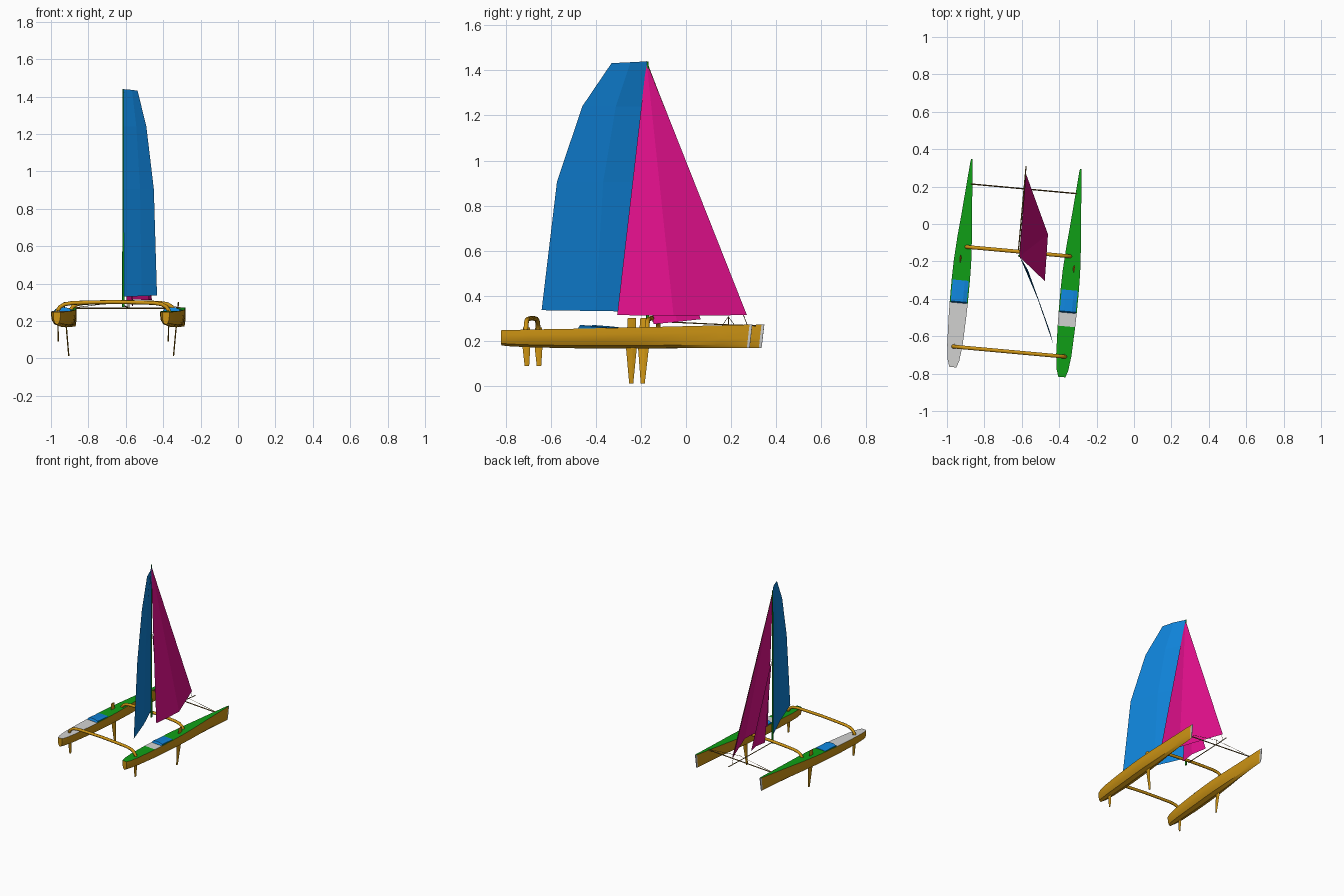
import bpy, bmesh, math
from mathutils import Matrix, Vector

if "Cube" in bpy.data.objects:
    bpy.data.objects.remove(bpy.data.objects["Cube"])

# The boat sits off-centre and turned slightly; local u = starboard, v = forward, v = 0 at the bows
PLACE = Matrix.Translation((-0.576, 0.3205, 0)) @ Matrix.Rotation(math.radians(-5.2), 4, 'Z')


def material(name, rgb):
    m = bpy.data.materials.new(name)
    m.diffuse_color = (*rgb, 1)
    m.use_nodes = True
    m.node_tree.nodes["Principled BSDF"].inputs["Base Color"].default_value = m.diffuse_color
    return m


ORANGE = material("hull_orange", (0.62, 0.30, 0.007))
GREEN = material("deck_green", (0.005, 0.35, 0.008))
GREY = material("pale_grey", (0.65, 0.65, 0.64))
BLUE = material("sail_blue", (0.005, 0.23, 0.70))
PINK = material("sail_magenta", (0.75, 0.005, 0.26))
BROWN = material("rigging_brown", (0.20, 0.11, 0.02))


def finish(bm, name, mats, place=True, smooth=0):
    if place:
        bm.transform(PLACE)
    mesh = bpy.data.meshes.new(name)
    bm.to_mesh(mesh)
    bm.free()
    for m in mats:
        mesh.materials.append(m)
    ob = bpy.data.objects.new(name, mesh)
    bpy.context.collection.objects.link(ob)
    if smooth:
        bpy.context.view_layer.objects.active = ob
        ob.select_set(True)
        bpy.ops.object.shade_smooth_by_angle(angle=math.radians(smooth))
        ob.select_set(False)
    return ob


def loft(bm, rings, caps=True):
    """Skin closed rings of equal size; returns the wall faces by section."""
    vs = [[bm.verts.new(p) for p in r] for r in rings]
    n = len(rings[0])
    walls = []
    for a, b in zip(vs, vs[1:]):
        walls.append([bm.faces.new((a[i], a[(i + 1) % n], b[(i + 1) % n], b[i])) for i in range(n)])
    ends = [bm.faces.new(vs[0]), bm.faces.new(vs[-1])] if caps else []
    bmesh.ops.recalc_face_normals(bm, faces=bm.faces)
    return walls, ends


def tube(name, pts, r, mat, sides=8, r_end=None, place=True):
    pts = [Vector(p) for p in pts]
    rings = []
    for i, p in enumerate(pts):
        t = (pts[min(i + 1, len(pts) - 1)] - pts[max(i - 1, 0)]).normalized()
        ref = Vector((0, 1, 0)) if abs(t.y) < 0.9 else Vector((0, 0, 1))
        a = t.cross(ref).normalized()
        b = t.cross(a)
        k = i / (len(pts) - 1)
        rad = r + ((r if r_end is None else r_end) - r) * k
        rings.append([p + rad * (math.cos(w) * a + math.sin(w) * b)
                      for w in (2 * math.pi * j / sides for j in range(sides))])
    bm = bmesh.new()
    loft(bm, rings)
    return finish(bm, name, [mat], place, 50)


def foil(name, sections, mat, thick=0.007):
    """Thin tapered blade; sections are (u, v, z, chord)."""
    rings = [[(u, v + c / 2, z), (u + thick / 2, v + c / 8, z), (u, v - c / 2, z), (u - thick / 2, v + c / 8, z)]
             for u, v, z, c in sections]
    bm = bmesh.new()
    loft(bm, rings)
    return finish(bm, name, [mat])


def sheet(name, rows, mat):
    """Sail from rows of points, in world coordinates."""
    bm = bmesh.new()
    vs = [[bm.verts.new(p) for p in row] for row in rows]
    for a, b in zip(vs, vs[1:]):
        for i in range(len(a) - 1):
            bm.faces.new((a[i], a[i + 1], b[i + 1], b[i]))
    bmesh.ops.remove_doubles(bm, verts=bm.verts, dist=1e-5)
    return finish(bm, name, [mat], False)


# Hull stations: v, half width, deck height, keel height
STATIONS = [(0, .003, .273, .170), (-.012, .006, .273, .170), (-.14, .016, .270, .170), (-.30, .0285, .266, .169),
            (-.42, .039, .263, .168), (-.55, .047, .260, .168), (-.65, .049, .258, .168), (-.77, .0485, .255, .168),
            (-.845, .047, .254, .169), (-1.0, .041, .251, .173), (-1.08, .031, .249, .177), (-1.117, .019, .248, .181)]
# Half section from deck edge to keel: width share, depth share
SECTION = [(1, 0), (1.0, .3), (.92, .58), (.62, .86)]


def deck_height(v):
    for a, b in zip(STATIONS, STATIONS[1:]):
        if b[0] <= v <= a[0]:
            return a[2] + (b[2] - a[2]) * (a[0] - v) / (a[0] - b[0])


for s, side in ((-1, "left"), (1, "right")):
    # Hull with coloured deck and pale bow cap
    c = s * 0.2925
    rings = []
    for v, w, top, keel in STATIONS:
        half = [(w * k, top + (keel - top) * d) for k, d in SECTION]
        prof = half + [(0, keel)] + [(-x, z) for x, z in reversed(half)]
        rings.append([(c + x, v - (0.012 * (top - z) / (top - keel) if v > -.1 else 0), z) for x, z in prof])
    bm = bmesh.new()
    walls, ends = loft(bm, rings)
    for i, wall in enumerate(walls):
        v = STATIONS[i][0]
        pale = v <= -.77 if s < 0 else v == -.77
        wall[-1].material_index = 2 if pale else 1      # deck strip
        if i == 0:
            for f in wall[:-1]:
                f.material_index = 2
    ends[0].material_index = 2
    finish(bm, side + "_hull", [ORANGE, GREEN, GREY], True, 25)

    # Crowned blue hatch rising towards the stern
    rings = []
    for v, h in ((-.65, .004), (-.70, .011), (-.765, .018), (-.772, .003)):
        z = deck_height(v)
        rings.append([(c + x * .043, v, z + y * h) for x, y in ((-1, -.2), (-1, .45), (-.5, .9), (.5, .9), (1, .45), (1, -.2))])
    bm = bmesh.new()
    loft(bm, rings)
    finish(bm, side + "_hatch", [BLUE])

    # Daggerboard leaning outward at the top, and rudder
    foil(side + "_daggerboard", [(s * .307, -.535, .303, .036), (s * .295, -.538, .17, .048), (s * .281, -.54, .012, .018)], ORANGE)
    foil(side + "_rudder", [(s * .297, -1.005, .26, .032), (s * .297, -1.005, .17, .034), (s * .295, -1.003, .09, .02)], ORANGE)

    # Stays from bow beam ends to the striker tip
    tube(side + "_bow_stay", [(s * .285, -.133, .272), (0, -.133, .308)], .0015, BROWN, 4)

# Arched crossbeams
ARCH = [(1.0, .235), (.985, .257), (.94, .276), (.86, .290), (.72, .297), (.4, .300), (0, .302)]
for name, v, half in (("front_crossbeam", -.47, .283), ("aft_crossbeam", -1.007, .303)):
    path = [(-k * half, v, z) for k, z in ARCH] + [(k * half, v, z) for k, z in ARCH[-2::-1]]
    tube(name, path, .0105, ORANGE, 10)

# Bow beam, striker post and bowsprit
tube("bow_beam", [(-.285, -.133, .268), (.285, -.133, .268)], .004, BROWN, 6)
tube("striker_post", [(0, -.133, .268), (0, -.133, .31)], .002, BROWN, 4)
tube("bowsprit", [(0, -.47, .288), (0, -.133, .272), (0, -.01, .268)], .003, BROWN, 6)

# Mast
MX, MY = -.613, -.17
tube("mast", [(MX, MY, .275), (MX, MY, 1.44)], .0065, GREEN, 8, .004, False)

# Mainsail: leech points, with a slightly cambered middle column
rows = []
for x, y, z, zl in ((-.433, -.64, .337, .33), (-.45, -.572, .905, .905), (-.49, -.46, 1.24, 1.24), (-.537, -.33, 1.432, 1.44)):
    rows.append([(MX, MY, zl), ((MX + x) / 2 + .008, (MY + y) / 2 + .004, (z + zl) / 2), (x, y, z)])
sheet("mainsail", rows, BLUE)

# Jib: two panels meeting at a fold
HEAD = (MX, -.175, 1.44)
sheet("jib", [[HEAD] * 3, [(-.578, .27, .315), (-.46, -.055, .313), (-.477, -.305, .315)]], PINK)

# Small inner staysail
sheet("staysail", [[(MX, -.16, .92)] * 3, [(-.595, .065, .297), (-.56, -.04, .285), (-.565, -.145, .275)]], PINK)

# Forestay
tube("forestay", [HEAD, (-.578, .272, .27)], .0015, BROWN, 4, None, False)
